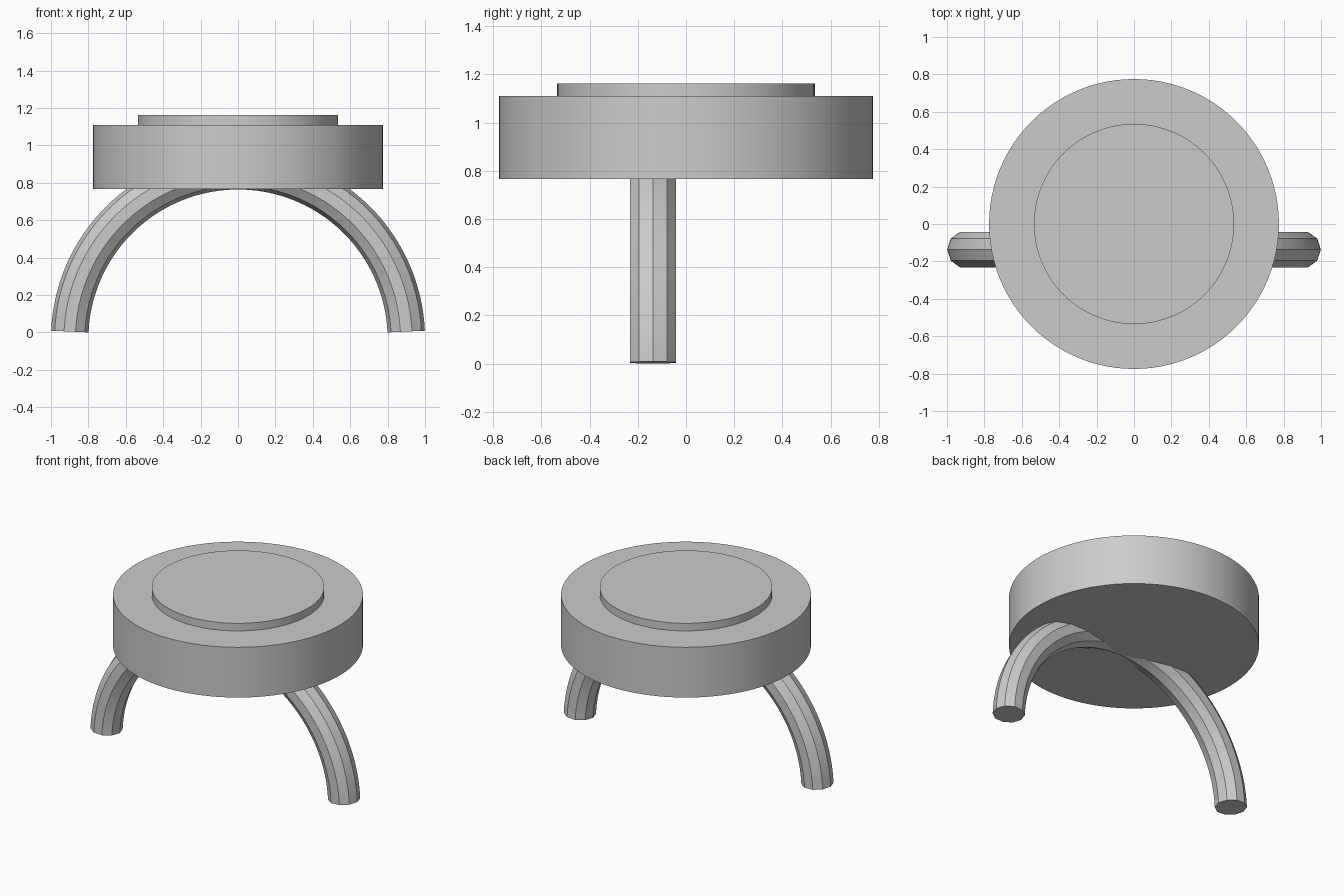
import bpy, bmesh
from math import sin, cos, pi, asin

cube = bpy.data.objects.get("Cube")
if cube:
    bpy.data.objects.remove(cube, do_unlink=True)

grey = bpy.data.materials.new("plain grey")
grey.use_nodes = True
colour = (0.6, 0.6, 0.6, 1)
grey.diffuse_color = colour
grey.node_tree.nodes["Principled BSDF"].inputs["Base Color"].default_value = colour


def finish(obj):
    obj.data.materials.append(grey)
    bpy.ops.object.select_all(action='DESELECT')
    obj.select_set(True)
    bpy.context.view_layer.objects.active = obj
    bpy.ops.object.shade_smooth_by_angle(angle=0.5)


def disc(name, radius, bottom, top):
    bpy.ops.mesh.primitive_cylinder_add(vertices=96, radius=radius, depth=top - bottom,
                                        location=(0, 0, (bottom + top) / 2))
    obj = bpy.context.object
    obj.name = name
    finish(obj)


def arch(name, radius, tube, y, tilt, sides=10, steps=72):
    # ten-sided tube swept along a little less than a half circle
    bm = bmesh.new()
    drop = (radius - tube) * sin(tilt)
    rings = []
    for i in range(steps + 1):
        a = tilt + (pi - 2 * tilt) * i / steps
        ring = []
        for k in range(sides):
            t = 2 * pi * k / sides
            r = radius + tube * cos(t)
            ring.append(bm.verts.new((r * cos(a), y + tube * sin(t), r * sin(a) - drop)))
        rings.append(ring)
    for p, q in zip(rings, rings[1:]):
        for k in range(sides):
            n = (k + 1) % sides
            bm.faces.new((p[k], p[n], q[n], q[k]))
    bm.faces.new(rings[0])
    bm.faces.new(rings[-1])
    bmesh.ops.recalc_face_normals(bm, faces=bm.faces)
    mesh = bpy.data.meshes.new(name)
    bm.to_mesh(mesh)
    bm.free()
    obj = bpy.data.objects.new(name, mesh)
    bpy.context.collection.objects.link(obj)
    finish(obj)


# Thick round body with a thin raised plate on top
disc("round_body", 0.775, 0.766, 1.11)
disc("top_plate", 0.535, 1.10, 1.162)

# Arched legs, set a little forward of the middle
arch("arched_legs", 0.9, 0.1, -0.137, asin(0.045))
